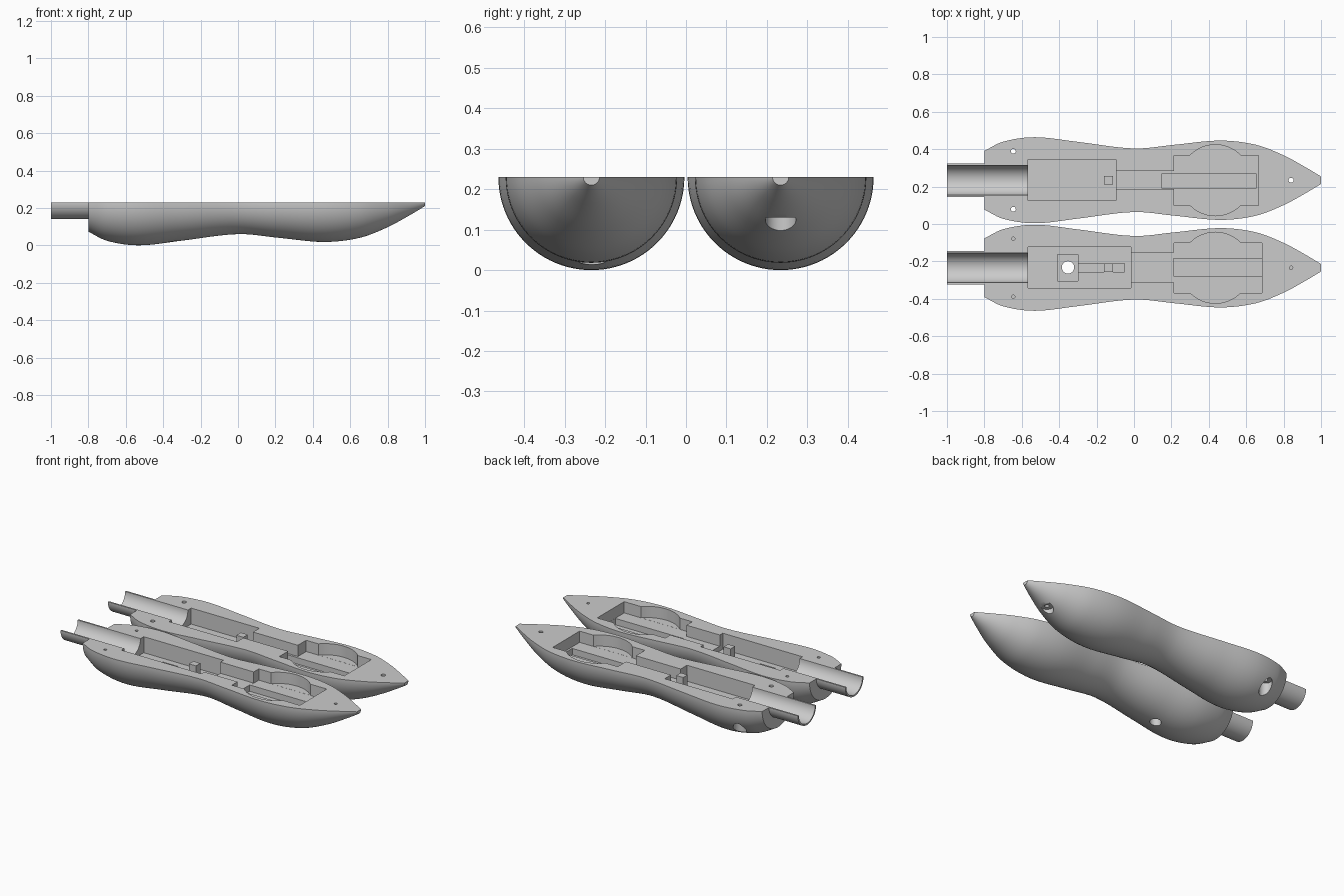
import bpy, bmesh, math
from mathutils import Matrix, Vector

old = bpy.data.objects.get("Cube")
if old:
    bpy.data.objects.remove(old)

TOP = 0.23        # height of the flat mating face
OFFSET = 0.234    # distance of each half from the middle

grey = bpy.data.materials.new("plain grey")
grey.use_nodes = True
grey.diffuse_color = (0.6, 0.6, 0.6, 1)
grey.node_tree.nodes["Principled BSDF"].inputs["Base Color"].default_value = (0.6, 0.6, 0.6, 1)


def finish(name, bm):
    bmesh.ops.recalc_face_normals(bm, faces=bm.faces)
    mesh = bpy.data.meshes.new(name)
    bm.to_mesh(mesh)
    bm.free()
    mesh.materials.append(grey)
    obj = bpy.data.objects.new(name, mesh)
    bpy.context.collection.objects.link(obj)
    return obj


def box(name, x0, x1, y0, y1, z0, z1):
    bm = bmesh.new()
    size = Matrix.Diagonal((x1 - x0, y1 - y0, z1 - z0, 1))
    mid = Matrix.Translation(((x0 + x1) / 2, (y0 + y1) / 2, (z0 + z1) / 2))
    bmesh.ops.create_cube(bm, size=1, matrix=mid @ size)
    return finish(name, bm)


def cylinder(name, start, end, radius, sides=48):
    start, end = Vector(start), Vector(end)
    axis = end - start
    turn = axis.to_track_quat('Z', 'Y').to_matrix().to_4x4()
    bm = bmesh.new()
    bmesh.ops.create_cone(bm, cap_ends=True, segments=sides, radius1=radius, radius2=radius,
                          depth=axis.length, matrix=Matrix.Translation((start + end) / 2) @ turn)
    return finish(name, bm)


def smooth_profile(points, steps=6):
    """Curve through the points with tangents taken from their neighbours."""
    last = len(points) - 1
    slopes = []
    for i in range(last + 1):
        a, b = points[max(i - 1, 0)], points[min(i + 1, last)]
        slopes.append((b[1] - a[1]) / (b[0] - a[0]))
    out = []
    for i in range(last):
        (x0, r0), (x1, r1) = points[i], points[i + 1]
        w = x1 - x0
        for k in range(steps):
            t = k / steps
            r = (r0 * (1 + 2 * t) * (1 - t) ** 2 + slopes[i] * w * t * (1 - t) ** 2
                 + r1 * t * t * (3 - 2 * t) + slopes[i + 1] * w * t * t * (t - 1))
            out.append((x0 + w * t, r))
    return out + [points[-1]]


# Half-round handle with a narrow neck tube at its tail
GRIP = [(-.8, .157), (-.7, .206), (-.53, .23), (-.3, .205), (0, .17), (.22, .19),
        (.46, .212), (.65, .19), (.8, .133), (.92, .068), (1, .02)]
PROFILE = [(-1, .09), (-.8, .09)] + smooth_profile(GRIP)


def half_body(name, cy, sides=48):
    bm = bmesh.new()
    rings = []
    for x, r in PROFILE:
        angles = [math.pi * (1 + k / sides) for k in range(sides + 1)]
        rings.append([bm.verts.new((x, cy + r * math.cos(a), TOP + r * math.sin(a)))
                      for a in angles])
    for a, b in zip(rings, rings[1:]):
        for k in range(sides):
            bm.faces.new((a[k], a[k + 1], b[k + 1], b[k]))
    bm.faces.new(rings[0])
    bm.faces.new(rings[-1])
    bm.faces.new([r[0] for r in rings] + [r[-1] for r in reversed(rings)])
    return finish(name, bm)


def carve(body, cutters):
    for cutter in cutters:
        cutter.hide_render = True
        mod = body.modifiers.new("cut", 'BOOLEAN')
        mod.operation, mod.solver, mod.object = 'DIFFERENCE', 'EXACT', cutter
        bpy.context.view_layer.objects.active = body
        bpy.ops.object.modifier_apply(modifier=mod.name)
        bpy.data.objects.remove(cutter)
    bpy.ops.object.select_all(action='DESELECT')
    body.select_set(True)
    bpy.context.view_layer.objects.active = body
    bpy.ops.object.shade_smooth_by_angle(angle=math.radians(30))


def pocket(cy, x0, x1, y0, y1, depth):
    return box("pocket_cutter", x0, x1, cy + y0, cy + y1, TOP - depth, TOP + .1)


def drill(x, y, z0, z1, radius):
    return cylinder("drill_cutter", (x, y, z0), (x, y, z1), radius)


def shared_cuts(cy):
    """Neck bore and round compartment found in both halves."""
    return [cylinder("bore_cutter", (-1.1, cy, TOP), (-.565, cy, TOP), .08),
            drill(.435, cy, TOP - .07, TOP + .1, .19)]


SCREWS = [(-.645, -.155), (-.645, .155), (.84, 0)]

# Back half: pockets, screw holes with wide recesses underneath
cy = OFFSET
back = half_body("back_half", cy)
cuts = shared_cuts(cy) + [
    pocket(cy, -.566, -.095, -.108, .112, .10),
    pocket(cy, -.1, .22, -.046, .05, .07),
    pocket(cy, .215, .665, -.134, .132, .0705),
    pocket(cy, .15, .653, -.044, .036, .11)]
for x, dy in SCREWS:
    cuts.append(drill(x, cy + dy, -.1, TOP + .1, .013))
    cuts.append(drill(x, cy + dy, -.1, .13, .038))
carve(back, cuts)
box("back_post", -.16, -.112, cy - .022, cy + .022, TOP - .11, TOP - .01)

# Front half: wider pockets, button seat, lever slot and blind pilot holes
cy = -OFFSET
front = half_body("front_half", cy)
cuts = shared_cuts(cy) + [
    pocket(cy, -.566, -.015, -.108, .112, .10),
    pocket(cy, -.02, .22, -.078, .082, .07),
    pocket(cy, .215, .685, -.134, .132, .0705),
    pocket(cy, .21, .684, -.045, .05, .11),
    pocket(cy, -.41, -.30, -.07, .072, .14),
    pocket(cy, -.305, -.05, -.022, .022, .12),
    drill(-.353, cy + .002, -.1, TOP + .1, .033)]
for x, dy in SCREWS:
    cuts.append(drill(x, cy + dy, TOP - .1 if x < 0 else TOP - .07, TOP + .1, .009))
carve(front, cuts)
box("front_post", -.16, -.112, cy - .0215, cy + .0215, TOP - .125, TOP - .01)
